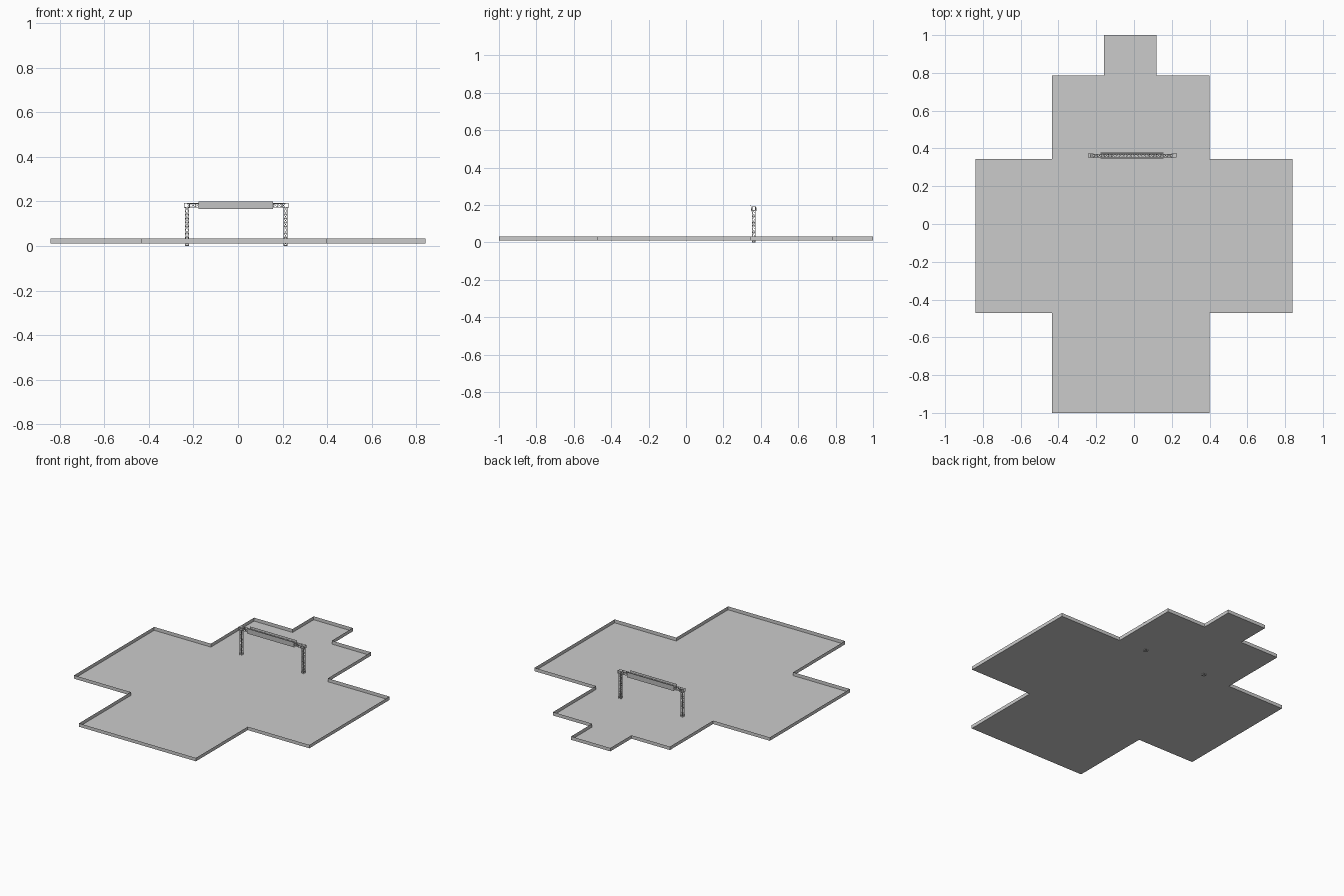
import bpy, bmesh
from mathutils import Vector, Matrix

if "Cube" in bpy.data.objects:
    bpy.data.objects.remove(bpy.data.objects["Cube"])

FLOOR_Z, RIM_Z = 0.011, 0.033
GX, GY = -0.008, 0.362          # gantry centre


def finish(name, bm):
    me = bpy.data.meshes.new(name)
    bm.to_mesh(me)
    bm.free()
    ob = bpy.data.objects.new(name, me)
    bpy.context.collection.objects.link(ob)
    return ob


def quad(bm, pts):
    bm.faces.new([bm.verts.new(p) for p in pts])


def box(bm, lo, hi):
    lo, hi = Vector(lo), Vector(hi)
    m = Matrix.Translation((lo + hi) / 2) @ Matrix.Diagonal((*(hi - lo), 1))
    bmesh.ops.create_cube(bm, size=1, matrix=m)


def tube(bm, a, b, r, n=6):
    a, b = Vector(a), Vector(b)
    d = b - a
    m = Matrix.Translation((a + b) / 2) @ d.to_track_quat('Z', 'Y').to_matrix().to_4x4()
    bmesh.ops.create_cone(bm, cap_ends=True, segments=n, radius1=r, radius2=r,
                          depth=d.length, matrix=m)


def truss(name, a, b, half, bays):
    """Square lattice truss between two points: chords, rungs and diagonals."""
    bm = bmesh.new()
    a, b = Vector(a), Vector(b)
    d = (b - a).normalized()
    u = Vector((0, 1, 0))
    v = d.cross(u)
    corners = [(u * i + v * j) * half for i, j in ((-1, -1), (1, -1), (1, 1), (-1, 1))]
    for c in corners:
        tube(bm, a + c, b + c, 0.0016)
    for k in range(bays):
        p, q = a.lerp(b, k / bays), a.lerp(b, (k + 1) / bays)
        for s in range(4):
            c0, c1 = corners[s], corners[(s + 1) % 4]
            tube(bm, p + c0, p + c1, 0.0008, 4)
            if k % 2:
                c0, c1 = c1, c0
            tube(bm, p + c0, q + c1, 0.0008, 4)
    return finish(name, bm)


# Tiled floor: each band of rows has its own column range
xs = [-0.84, -0.71, -0.575, -0.435, -0.298, -0.16, -0.02, 0.12, 0.26, 0.40, 0.54, 0.69, 0.84]
ys = [-1, -0.735, -0.472, -0.27, -0.068, 0.135, 0.345, 0.56, 0.785, 1]
spans = [(3, 9)] * 2 + [(0, 12)] * 4 + [(3, 9)] * 2 + [(5, 7)]
cells = {(i, j) for j, (a, b) in enumerate(spans) for i in range(a, b)}

floor, rim = bmesh.new(), bmesh.new()
for i, j in sorted(cells):
    x0, x1, y0, y1 = xs[i], xs[i + 1], ys[j], ys[j + 1]
    quad(floor, [(x0, y0, FLOOR_Z), (x1, y0, FLOOR_Z), (x1, y1, FLOOR_Z), (x0, y1, FLOOR_Z)])
    # Rim panel wherever the neighbouring tile is missing
    for di, dj, p, q in ((0, -1, (x0, y0), (x1, y0)), (1, 0, (x1, y0), (x1, y1)),
                         (0, 1, (x1, y1), (x0, y1)), (-1, 0, (x0, y1), (x0, y0))):
        if (i + di, j + dj) not in cells:
            quad(rim, [(*p, FLOOR_Z), (*q, FLOOR_Z), (*q, RIM_Z), (*p, RIM_Z)])
finish("floor_tiles", floor)
finish("rim_panels", rim)

# Gantry legs, corner blocks and foot plates
for side, label in ((-1, "left"), (1, "right")):
    x = GX + side * 0.221
    truss(label + "_leg", (x, GY, 0.003), (x, GY, 0.174), 0.0075, 10)
    bm = bmesh.new()
    box(bm, (x - 0.009, GY - 0.009, 0), (x + 0.009, GY + 0.009, 0.003))
    finish(label + "_foot", bm)
    bm = bmesh.new()
    for sx in (-1, 1):
        for sy in (-1, 1):
            tube(bm, (x + sx * 0.012, GY + sy * 0.01, 0.171), (x + sx * 0.012, GY + sy * 0.01, 0.192), 0.002)
    for z in (0.173, 0.19):
        box(bm, (x - 0.013, GY - 0.011, z - 0.001), (x + 0.013, GY + 0.011, z + 0.001))
    finish(label + "_corner_block", bm)

# Crossbeam
truss("crossbeam", (GX - 0.221, GY, 0.182), (GX + 0.221, GY, 0.182), 0.0085, 24)

# Banner panels on both faces, leaning slightly outward at the top
for s, label in ((-1, "front"), (1, "back")):
    bm = bmesh.new()
    box(bm, (-0.178, -0.0008, 0.166), (0.157, 0.0008, 0.2))
    for v in bm.verts:
        v.co.y += GY + s * (0.0125 if v.co.z < 0.18 else 0.0155)
    finish(label + "_banner", bm)
